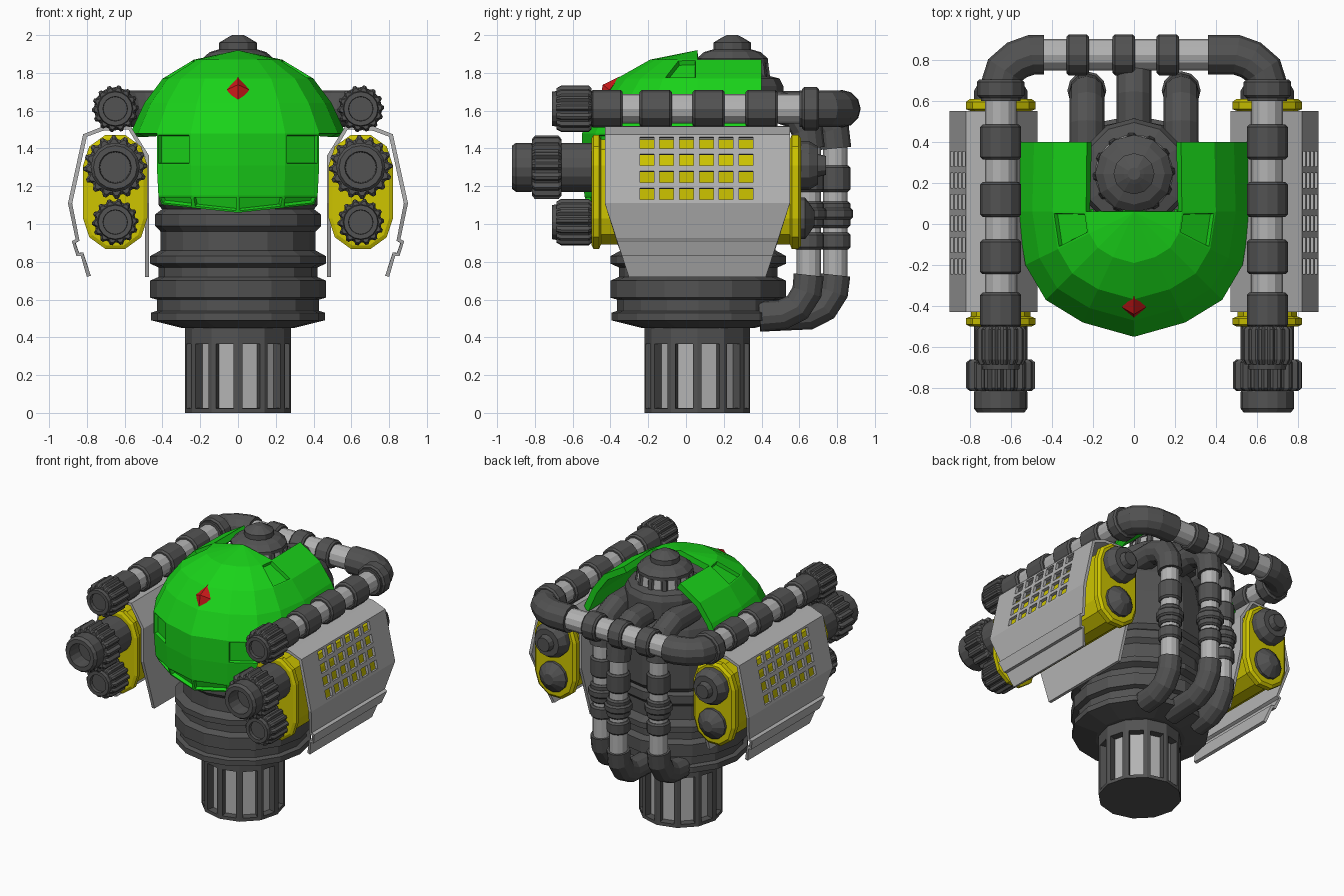
import bpy, bmesh
from math import sin, cos, pi
from mathutils import Vector as V

if "Cube" in bpy.data.objects:
    bpy.data.objects.remove(bpy.data.objects["Cube"])


def mat(name, r, g, b):
    m = bpy.data.materials.new(name)
    m.diffuse_color = (r, g, b, 1)
    m.use_nodes = True
    m.node_tree.nodes["Principled BSDF"].inputs["Base Color"].default_value = m.diffuse_color
    return m


DARK = mat("dark_metal", .085, .085, .085)
LIGHT = mat("light_metal", .45, .45, .45)
GREEN = mat("green_paint", .01, .65, .01)
YELLOW = mat("yellow_paint", .62, .56, .0)
RED = mat("red_glass", .6, .01, .01)


def finish(name, bm, *mats):
    me = bpy.data.meshes.new(name)
    bm.to_mesh(me)
    bm.free()
    for m in mats:
        me.materials.append(m)
    ob = bpy.data.objects.new(name, me)
    bpy.context.collection.objects.link(ob)
    return ob


def loft(name, rings, *mats):
    bm = bmesh.new()
    rv = [[bm.verts.new(p) for p in ring] for ring in rings]
    n = len(rv[0])
    for a, b in zip(rv, rv[1:]):
        for i in range(n):
            bm.faces.new((a[i], a[(i + 1) % n], b[(i + 1) % n], b[i]))
    bm.faces.new(rv[0])
    bm.faces.new(rv[-1])
    bmesh.ops.recalc_face_normals(bm, faces=bm.faces)
    return finish(name, bm, *mats)


def lathe(name, prof, origin, axis, m, n=16, teeth=0):
    """Profile of (radius, distance along axis); teeth gives a cog outline."""
    q = V(axis).to_track_quat('Z', 'Y')
    n = teeth * 4 or n
    rings = []
    for r, t in prof:
        ring = []
        for i in range(n):
            k = r * (.88 if teeth and i % 4 > 1 else 1)
            a = 2 * pi * i / n
            ring.append(V(origin) + q @ V((k * cos(a), k * sin(a), t)))
        rings.append(ring)
    return loft(name, rings, m)


def sleeve(name, c, axis, length, r, m=DARK, n=12):
    h, e = length / 2, .012
    return lathe(name, [(r - e, -h), (r, -h + e), (r, h - e), (r - e, h)], c, axis, m, n)


def tube(name, pts, r, m):
    cu = bpy.data.curves.new(name, 'CURVE')
    cu.dimensions = '3D'
    cu.bevel_depth, cu.bevel_resolution, cu.use_fill_caps = r, 4, True
    sp = cu.splines.new('POLY')
    sp.points.add(len(pts) - 1)
    sp.use_smooth = False
    for p, co in zip(sp.points, pts):
        p.co = (*co, 1)
    cu.materials.append(m)
    ob = bpy.data.objects.new(name, cu)
    bpy.context.collection.objects.link(ob)
    return ob


def grid_shell(name, rows, m, centre, thick, skip=(), recess=()):
    """Open sheet from rows of points (None = absent), thickened inward."""
    bm = bmesh.new()
    rv = [[p and bm.verts.new(p) for p in row] for row in rows]
    cut = []
    for j in range(len(rv) - 1):
        for i in range(len(rv[0]) - 1):
            q = (rv[j][i], rv[j][i + 1], rv[j + 1][i + 1], rv[j + 1][i])
            if None in q or (j, i) in skip:
                continue
            f = bm.faces.new(q)
            if (j, i) in recess:
                cut.append(f)
    if name == "helmet_shell":
        apex = bm.verts.new((0, .06, 1.92))
        for i in range(1, 9):
            bm.faces.new((rv[0][i + 1], rv[0][i], apex))
    bmesh.ops.recalc_face_normals(bm, faces=bm.faces)
    if sum(f.normal.dot(f.calc_center_median() - V(centre)) for f in bm.faces) < 0:
        bmesh.ops.reverse_faces(bm, faces=bm.faces)
    bm.normal_update()
    if cut:
        bmesh.ops.inset_individual(bm, faces=cut, thickness=.014)
        bmesh.ops.inset_individual(bm, faces=cut, thickness=.006, depth=-.025)
    ob = finish(name, bm, m)
    mod = ob.modifiers.new("thickness", 'SOLIDIFY')
    mod.thickness, mod.offset = thick, -1
    return ob


# Slotted base column: each side framed, with a light panel sunk into it
base = lathe("base_column", [(.28, 0), (.28, .39), (.28, .46)], (0, .06, 0), (0, 0, 1), DARK, 12)
base.data.materials.append(LIGHT)
bm = bmesh.new()
bm.from_mesh(base.data)
slots = [f for f in bm.faces if len(f.verts) == 4 and f.calc_center_median().z < .3]
bmesh.ops.inset_individual(bm, faces=slots, thickness=.034)
bmesh.ops.inset_individual(bm, faces=slots, thickness=.003, depth=-.05)
for f in slots:
    f.material_index = 1
bm.to_mesh(base.data)
bm.free()

# Ringed collar, inner core and top turret
lathe("collar", [(.30, .45), (.46, .49), (.46, .53), (.43, .54), (.43, .60), (.465, .61), (.465, .70),
                 (.42, .72), (.42, .77), (.465, .79), (.465, .83), (.41, .86), (.41, .96),
                 (.44, .99), (.44, 1.05), (.40, 1.08)], (0, .065, 0), (0, 0, 1), DARK, 16)
lathe("inner_core", [(.38, 1.05), (.42, 1.10), (.42, 1.35), (.39, 1.52), (.30, 1.72)],
      (0, .09, 0), (0, 0, 1), DARK, 16)
T = (0, .245, 0)
lathe("turret_base", [(.27, 1.6), (.27, 1.73), (.25, 1.77), (.19, 1.785)], T, (0, 0, 1), DARK, 12)
lathe("turret_lights", [(.19, 1.78), (.18, 1.85)], T, (0, 0, 1), LIGHT, 24)
lathe("turret_ribs", [(.20, 1.78), (.19, 1.855)], T, (0, 0, 1), DARK, teeth=12)
lathe("turret_cap", [(.19, 1.85), (.19, 1.875), (.15, 1.91), (.10, 1.925), (.10, 1.96), (.05, 1.99),
                     (.03, 2.0)], T, (0, 0, 1), DARK, 12)

# Green helmet shell: one plan outline scaled row by row
half = [(.56, .4), (.57, .06), (.53, -.2), (.43, -.37), (.25, -.48)]
plan = half + [(0, -.55)] + [(-x, y) for x, y in reversed(half)]
rows = []
for z, s in [(1.87, .41), (1.77, .7), (1.64, .87), (1.48, 1), (1.31, 1), (1.15, .98), (1.06, .94)]:
    rows.append([None if z < 1.45 and abs(x) > .45 else
                 (x * s, y if y > .3 else .06 + (y - .06) * s, z + (.1 * abs(x) if z < 1.1 else 0))
                 for x, y in plan])
grid_shell("helmet_shell", rows, GREEN, (0, .1, 1.3), .045,
           recess={(0, 1), (0, 8), (3, 3), (3, 6), (5, 3), (5, 4), (5, 5), (5, 6)})

# Red gem set on the brow
n, d = V((0, -.79, .61)), V((0, .61, .79))
c = V((0, -.405, 1.71))
bm = bmesh.new()
ring = [bm.verts.new(c + p) for p in (d * .09, V((.06, 0, 0)), d * -.09, V((-.06, 0, 0)))]
tips = [bm.verts.new(c + n * k) for k in (.045, -.03)]
for t in tips:
    for i in range(4):
        bm.faces.new((ring[i], ring[(i + 1) % 4], t))
bmesh.ops.recalc_face_normals(bm, faces=bm.faces)
finish("brow_gem", bm, RED)

for s, side in ((-1, "left"), (1, "right")):
    X = .65 * s
    # Yellow pod with a flange at each end
    rings = []
    for y, r in [(-.5, .15), (-.49, .17), (-.46, .17), (-.45, .145), (.55, .145), (.56, .17),
                 (.595, .17), (.61, .15)]:
        rings.append([(X + r * cos(a), y, (1.31 if k < 6 else 1.03) + r * sin(a))
                      for k in range(12) for a in [pi * (k if k < 6 else k - 1) / 5]])
    loft(side + "_pod", rings, YELLOW)

    # Armour plate wrapped over the pod, with a grid of square holes
    prof = [(.47, .72), (.47, 1.11), (.47, 1.36), (.57, 1.52), (.72, 1.515), (.82, 1.475)]
    hz = [z + k for z in (1.43, 1.34, 1.25, 1.16) for k in (.031, -.031)]
    prof += [(.90 - .08 * (z - 1.11) / .365, z) for z in hz]
    prof += [(.90, 1.11), (.86, .92), (.88, .91), (.855, .83), (.832, .83), (.80, .72)]
    ys = [-.43] + [.055 + (i - 2.5) * .105 + k for i in range(6) for k in (-.037, .037)] + [.55]
    rows = []
    for x, z in prof:
        k = min(1, .74 + .26 * (z - .72) / .39)
        rows.append([(x * s, .06 + (y - .06) * k, z) for y in ys])
    holes = {(6 + 2 * j, 1 + 2 * i) for j in range(4) for i in range(6)}
    grid_shell(side + "_armour_plate", rows, LIGHT, (X, .06, 1.12), .022, skip=holes)

    # Three cogged barrels, each with a hollow muzzle
    F = (0, -1, 0)
    lathe(side + "_middle_barrel", [(.13, .4), (.13, .66), (.12, .67), (.12, .80), (.13, .82), (.13, .90),
          (.115, .92), (.085, .92), (.08, .80)], (X, 0, 1.3), F, DARK)
    lathe(side + "_middle_cog", [(.15, .66), (.168, .675), (.168, .80), (.15, .815)], (X, 0, 1.3), F, DARK, teeth=16)
    for z, part in ((1.61, "upper"), (1.01, "lower")):
        lathe(f"{side}_{part}_barrel", [(.095, .35), (.095, .68), (.09, .71), (.065, .71), (.06, .62)],
              (X, 0, z), F, DARK)
        lathe(f"{side}_{part}_cog", [(.11, .5), (.124, .515), (.124, .66), (.11, .685)], (X, 0, z), F, DARK, teeth=14)

    # Rear pod caps
    lathe(side + "_upper_rear_cap", [(.13, .6), (.13, .65), (.10, .70), (.06, .70), (.05, .74)],
          (X, 0, 1.31), (0, 1, 0), DARK, 12)
    lathe(side + "_lower_rear_cap", [(.11, .6), (.11, .63), (.07, .66), (.04, .68)],
          (X, 0, 1.03), (0, 1, 0), DARK, 12)

    # Top side pipe with sleeves and rear elbow
    tube(side + "_side_pipe", [(X, -.4, 1.61), (X, .62, 1.61)], .077, LIGHT)
    for y in (-.42, -.16, .12, .40):
        sleeve(side + "_side_sleeve", (X, y, 1.61), (0, 1, 0), .17, .1)
    tube(side + "_elbow", [(X, .60, 1.61), (X, .68, 1.61), (.63 * s, .75, 1.61), (.57 * s, .80, 1.61),
                           (.50 * s, .825, 1.61), (.36 * s if s > 0 else -.44, .825, 1.61)], .097, DARK)
    sleeve(side + "_elbow_joint", (X, .66, 1.61), (0, 1, 0), .09, .115)

# Cross pipe joining both elbows
tube("cross_pipe", [(-.48, .825, 1.61), (.48, .825, 1.61)], .077, LIGHT)
for x in (-.275, -.05, .165):
    sleeve("cross_sleeve", (x, .825, 1.61), (1, 0, 0), .11, .1)

# Three rear hoses running from head to collar
for x, y in ((-.23, .65), (0, .79), (.23, .65)):
    tube("hose", [(x, y, 1.45), (x, y, .68)], .064, LIGHT)
    tube("hose_top_bend", [(x, .25, 1.62), (x, y - .16, 1.62), (x, y - .06, 1.58), (x, y - .01, 1.5),
                           (x, y, 1.40)], .085, DARK)
    tube("hose_bottom_bend", [(x, y, .73), (x, y - .01, .64), (x, y - .06, .56), (x, y - .14, .52),
                              (x, .39, .51)], .08, DARK)
    for z, h, r in ((1.24, .14, .08), (1.055, .06, .095), (1.05, .14, .08), (.91, .09, .08)):
        sleeve("hose_sleeve", (x, y, z), (0, 0, 1), h, r)
